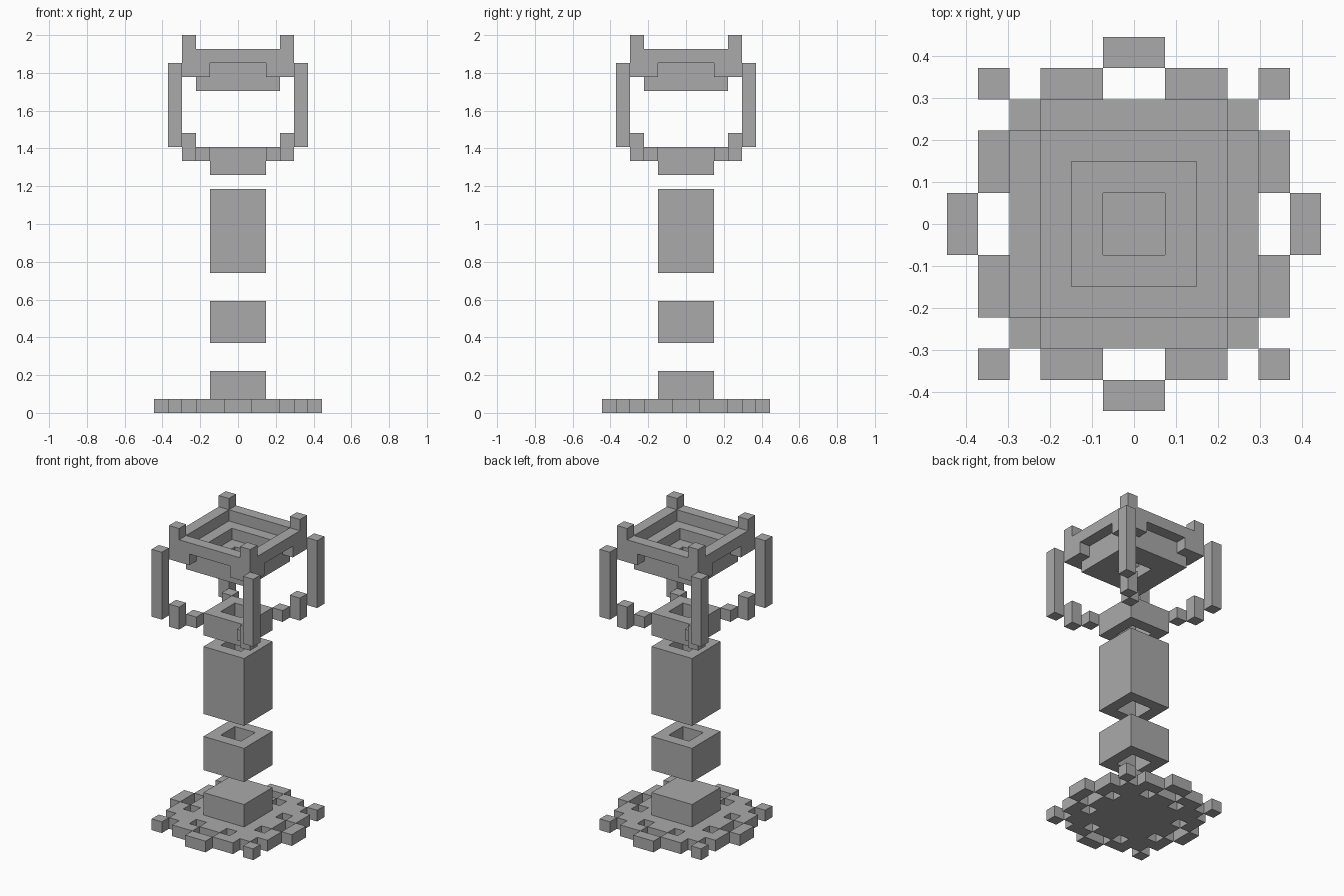
import bpy, bmesh
from mathutils import Vector

cube = bpy.data.objects.get("Cube")
if cube:
    bpy.data.objects.remove(cube, do_unlink=True)

HEIGHT = 27            # height in blocks
U = 2 / HEIGHT         # size of one block
AXES = [Vector(v) for v in ((1, 0, 0), (0, 1, 0), (0, 0, 1))]

stone = bpy.data.materials.new("stone_grey")
stone.use_nodes = True
GREY = (0.4, 0.4, 0.4, 1)
stone.diffuse_color = GREY
stone.node_tree.nodes["Principled BSDF"].inputs["Base Color"].default_value = GREY


def ring(i):
    """Block distance from the centre line, counted from 1."""
    return i + 1 if i >= 0 else -i


def build(name, z0, z1, rule):
    """Fill blocks where rule(far, near, level) holds and skin the outside.
    far and near are the larger and smaller distance from the centre."""
    filled = set()
    for x in range(-6, 6):
        for y in range(-6, 6):
            near, far = sorted((ring(x), ring(y)))
            for z in range(z0, z1):
                if rule(far, near, z):
                    filled.add((x, y, z))
    bm = bmesh.new()
    for cell in sorted(filled):
        centre = Vector(cell) + Vector((0.5, 0.5, 0.5))
        for k in range(3):
            for side in (-1, 1):
                n = AXES[k] * side
                if tuple(int(c) for c in Vector(cell) + n) in filled:
                    continue
                s = AXES[(k + 1) % 3] * side
                t = AXES[(k + 2) % 3]
                corners = (-s - t, s - t, s + t, t - s)
                bm.faces.new([bm.verts.new((centre + (n + c) / 2) * U) for c in corners])
    bmesh.ops.remove_doubles(bm, verts=bm.verts, dist=U / 100)
    mesh = bpy.data.meshes.new(name)
    bm.to_mesh(mesh)
    bm.free()
    mesh.materials.append(stone)
    obj = bpy.data.objects.new(name, mesh)
    bpy.context.collection.objects.link(obj)


def base_rule(far, near, z):
    core = far <= 4 and (far, near) != (4, 2)       # pierced square
    petals = far == 5 and near in (2, 3, 5)         # edge bars and corner cubes
    tips = far == 6 and near == 1
    return core or petals or tips


def tube_rule(far, near, z):
    return far == 2


def arm_rule(far, near, z):
    if far != near:
        return False
    return (far == 3 and z == 18) or (far == 4 and z in (18, 19)) or (far == 5 and z >= 19)


def bowl_rule(far, near, z):
    if z == 23:
        return far in (2, 3)                        # floor around the hole
    if z == 24:
        return far == 3 or (far == 4 and near >= 3) # step and rim corners
    if z == 25:
        return far == 4                             # rim
    return far == near == 4                         # corner spikes


# Foot
build("base_plate", 0, 1, base_rule)
build("base_block", 1, 3, lambda far, near, z: far <= 2)

# Floating hollow shaft
build("lower_shaft", 5, 8, tube_rule)
build("upper_shaft", 10, 16, tube_rule)
build("collar", 17, 19, tube_rule)

# Four diagonal arms and the bowl they surround
build("corner_arms", 18, 25, arm_rule)
build("bowl", 23, HEIGHT, bowl_rule)
